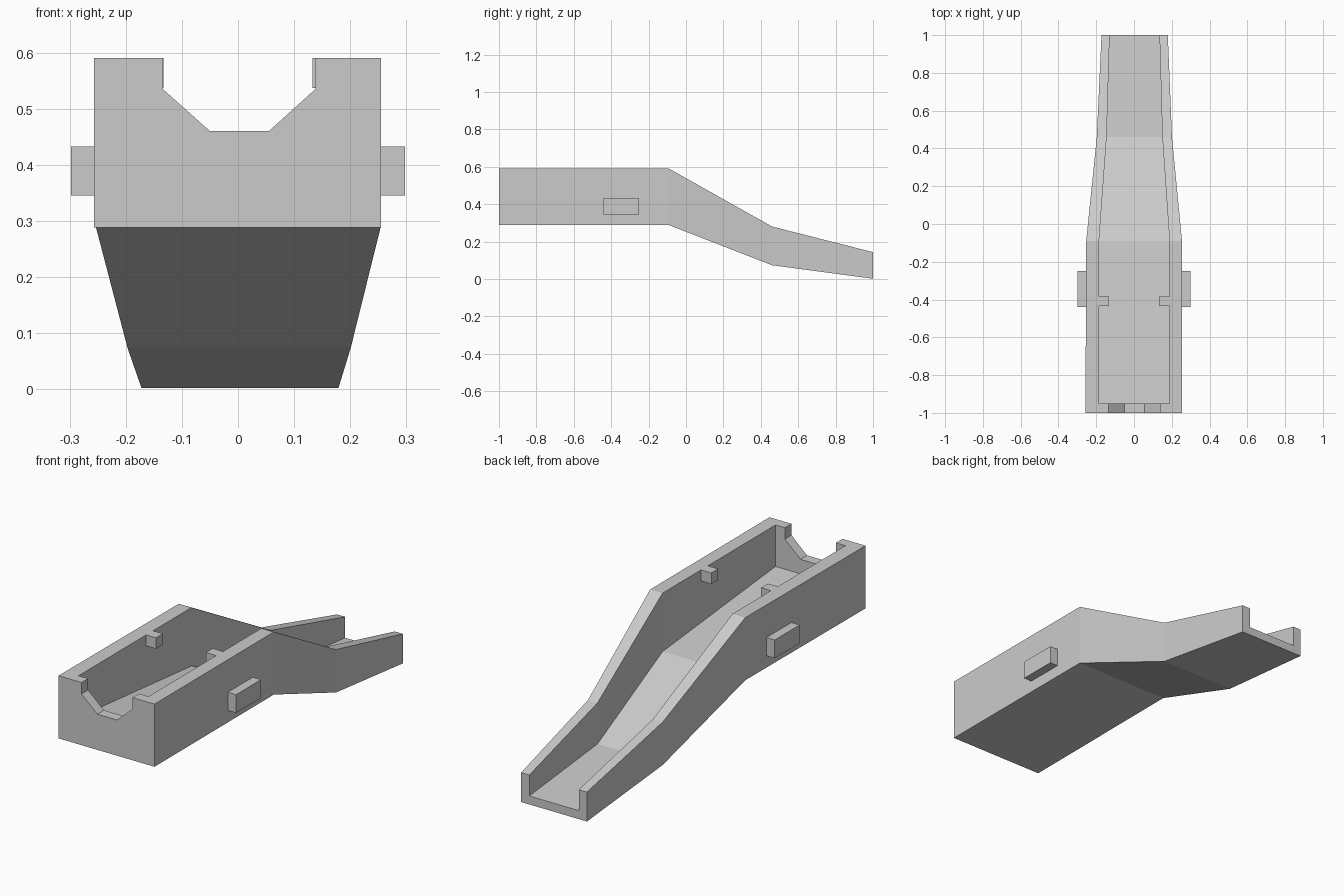
import bpy
import bmesh

cube = bpy.data.objects.get("Cube")
if cube:
    bpy.data.objects.remove(cube, do_unlink=True)

grey = bpy.data.materials.new("light_grey")
grey.use_nodes = True
colour = (0.6, 0.6, 0.6, 1)
grey.diffuse_color = colour
grey.node_tree.nodes["Principled BSDF"].inputs["Base Color"].default_value = colour


def loft(name, rings):
    """Closed solid through matching rings of points."""
    bm = bmesh.new()
    rows = [[bm.verts.new(p) for p in ring] for ring in rings]
    n = len(rows[0])
    for a, b in zip(rows, rows[1:]):
        for i in range(n):
            j = (i + 1) % n
            bm.faces.new((a[i], a[j], b[j], b[i]))
    bm.faces.new(rows[0])
    bm.faces.new(rows[-1])
    bmesh.ops.recalc_face_normals(bm, faces=bm.faces)
    mesh = bpy.data.meshes.new(name)
    bm.to_mesh(mesh)
    bm.free()
    mesh.materials.append(grey)
    obj = bpy.data.objects.new(name, mesh)
    bpy.context.collection.objects.link(obj)
    return obj


def section(y, left, right, low, high):
    return [(left, y, low), (right, y, low), (right, y, high), (left, y, high)]


def box(name, xs, ys, zs):
    return loft(name, [section(y, min(xs), max(xs), *zs) for y in ys])


def cut(body, cutter):
    mod = body.modifiers.new("cut", 'BOOLEAN')
    mod.operation = 'DIFFERENCE'
    mod.solver = 'EXACT'
    mod.object = cutter
    bpy.context.view_layer.objects.active = body
    bpy.ops.object.modifier_apply(modifier=mod.name)
    bpy.data.objects.remove(cutter, do_unlink=True)


# Bent, tapering body
body = loft("chute_body", [section(*s) for s in (
    (-1, -.257, .255, .288, .59),
    (-.09, -.253, .254, .288, .59),
    (.46, -.197, .201, .074, .281),
    (1, -.172, .179, .002, .144))])

# Channel, open at the top and back, with a sloping floor
cut(body, loft("channel_cutter", [section(*s) for s in (
    (-.95, -.185, .188, .39, .8),
    (-.09, -.185, .188, .308, .8),
    (.46, -.145, .15, .083, .8),
    (1, -.129, .135, .043, .8),
    (1.1, -.127, .132, .036, .8))]))

# Angled notch in the front wall
notch = [(-.05, .46), (.055, .46), (.138, .535), (.138, .7), (-.134, .7), (-.134, .535)]
cut(body, loft("notch_cutter", [[(x, y, z) for x, z in notch] for y in (-1.1, -.9)]))

# Outer pegs and inner tabs on both walls
for side, name in ((1, "left"), (-1, "right")):
    box(name + "_side_peg", (side * .24, side * .298), (-.44, -.25), (.345, .433))
    box(name + "_inner_tab", (side * .2, side * .133), (-.435, -.383), (.537, .59))
